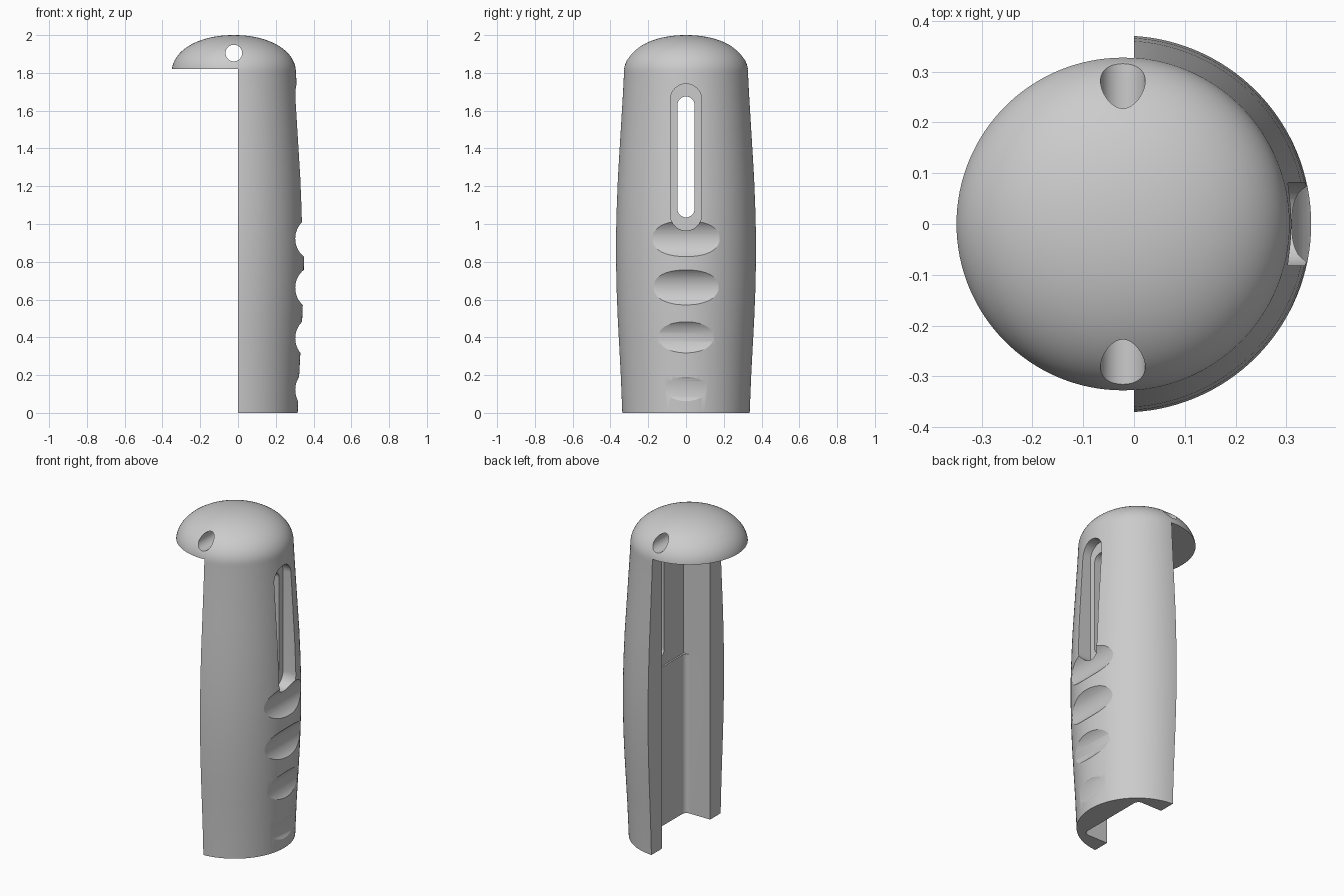
import bpy, bmesh, math
from mathutils import Vector

cube = bpy.data.objects.get("Cube")
if cube:
    bpy.data.objects.remove(cube, do_unlink=True)

AXIS_X = -0.022   # centre line of the turned body
CAP_Z = 1.82      # underside of the cap

grey = bpy.data.materials.new("light grey")
grey.use_nodes = True
grey.diffuse_color = (0.6, 0.6, 0.6, 1)
grey.node_tree.nodes["Principled BSDF"].inputs["Base Color"].default_value = (0.6, 0.6, 0.6, 1)


def to_object(name, bm):
    bmesh.ops.remove_doubles(bm, verts=bm.verts, dist=1e-5)
    bmesh.ops.recalc_face_normals(bm, faces=bm.faces)
    mesh = bpy.data.meshes.new(name)
    bm.to_mesh(mesh)
    bm.free()
    mesh.materials.append(grey)
    obj = bpy.data.objects.new(name, mesh)
    bpy.context.collection.objects.link(obj)
    return obj


def prism(name, outline, sweep):
    """Closed outline swept along a vector."""
    bm = bmesh.new()
    face = bm.faces.new([bm.verts.new(p) for p in outline])
    new = bmesh.ops.extrude_face_region(bm, geom=[face])["geom"]
    bmesh.ops.translate(bm, vec=Vector(sweep),
                        verts=[v for v in new if isinstance(v, bmesh.types.BMVert)])
    return to_object(name, bm)


def arc(cu, cv, r, start, end, steps):
    angles = [math.radians(start + (end - start) * i / steps) for i in range(steps + 1)]
    return [(cu + r * math.cos(a), cv + r * math.sin(a)) for a in angles]


def y_cylinder(name, x, z, r):
    return prism(name, [(u, -0.6, v) for u, v in arc(x, z, r, 0, 360, 64)[:-1]], (0, 1.2, 0))


def slot(name, half, low, high, x0, x1):
    outline = (arc(0, high - half, half, 0, 180, 20)
               + arc(0, low + half, half, 180, 360, 20))
    return prism(name, [(x0, u, v) for u, v in outline], (x1 - x0, 0, 0))


def channel(name, depth, fillet, z0, z1):
    h = 0.235
    if fillet:
        back = (arc(depth - fillet, -h + fillet, fillet, -90, 0, 6)
                + arc(depth - fillet, h - fillet, fillet, 0, 90, 6))
    else:
        back = [(depth, -h), (depth, h)]
    outline = [(-0.1, -h)] + back + [(-0.1, h)]
    return prism(name, [(u, v, z0) for u, v in outline], (0, 0, z1 - z0))


# Turned body: swelling grip with a domed cap
grip = [(0.338, 0), (0.346, 0.2), (0.354, 0.35), (0.362, 0.5), (0.368, 0.65),
        (0.371, 0.8), (0.371, 0.95), (0.367, 1.1), (0.361, 1.25), (0.352, 1.4),
        (0.343, 1.55), (0.334, 1.7)]
dome = []
for i in range(25):
    t = math.pi / 2 * i / 24
    dome.append((0.329 * math.cos(t) ** 0.95, 1.8 + 0.2 * math.sin(t) ** 0.95))
dome[-1] = (0, 2.0)
bm = bmesh.new()
verts = [bm.verts.new((AXIS_X + r, 0, z)) for r, z in [(0, 0)] + grip + dome]
edges = [bm.edges.new(pair) for pair in zip(verts, verts[1:])]
bmesh.ops.spin(bm, geom=verts + edges, cent=(AXIS_X, 0, 0), axis=(0, 0, 1),
               angle=math.tau, steps=128, use_merge=True)
handle = to_object("handle_half", bm)

# Cutters: missing half, inner channel, slot, cap hole, finger grooves
cutters = [
    prism("half_cutter", [(-0.6, -0.6, -0.1), (0, -0.6, -0.1),
                          (0, 0.6, -0.1), (-0.6, 0.6, -0.1)], (0, 0, CAP_Z + 0.1)),
    channel("lower_channel_cutter", 0.17, 0.03, -0.1, 1.0),
    channel("upper_channel_cutter", 0.18, 0, 0.98, CAP_Z),
    slot("recess_cutter", 0.082, 0.965, 1.742, 0.25, 0.5),
    slot("slot_cutter", 0.045, 1.035, 1.675, 0.1, 0.5),
    y_cylinder("cap_hole_cutter", AXIS_X, 1.905, 0.044),
]
for z in (0.923, 0.662, 0.395, 0.122):
    cutters.append(y_cylinder("finger_groove_cutter", 0.426, z, 0.123))

for cutter in cutters:
    cutter.hide_render = True
    mod = handle.modifiers.new(cutter.name, 'BOOLEAN')
    mod.operation = 'DIFFERENCE'
    mod.solver = 'EXACT'
    mod.object = cutter

# Bake the cuts and drop the cutters
graph = bpy.context.evaluated_depsgraph_get()
graph.update()
baked = bpy.data.meshes.new_from_object(handle.evaluated_get(graph))
handle.modifiers.clear()
handle.data = baked
baked.name = "handle_half"
baked.materials.clear()
baked.materials.append(grey)
for poly in baked.polygons:
    poly.material_index = 0
for cutter in cutters:
    bpy.data.objects.remove(cutter, do_unlink=True)

bpy.ops.object.select_all(action='DESELECT')
handle.select_set(True)
bpy.context.view_layer.objects.active = handle
bpy.ops.object.shade_smooth_by_angle(angle=math.radians(25))
